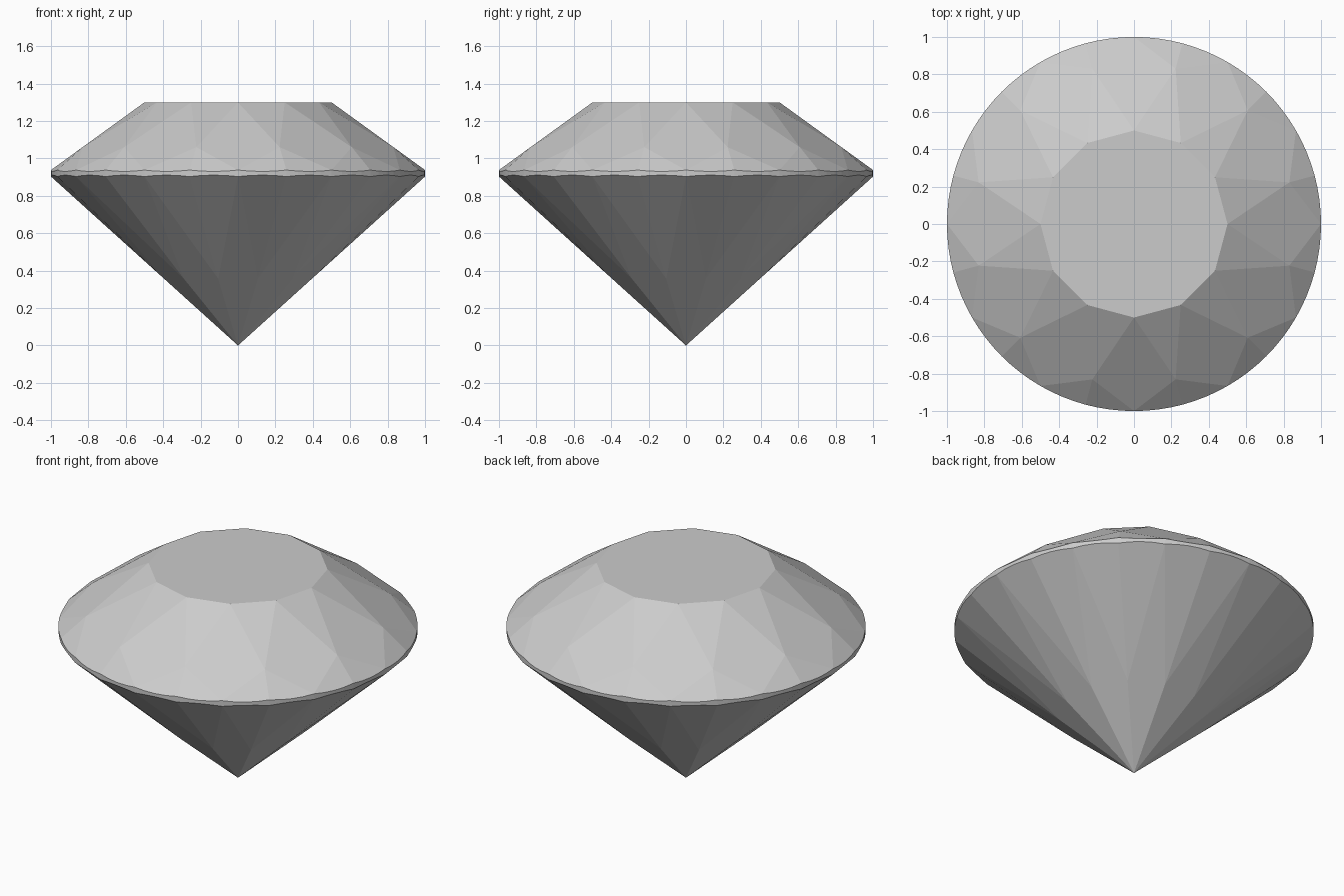
import bpy, bmesh
from math import cos, sin, tau

cube = bpy.data.objects.get("Cube")
if cube:
    bpy.data.objects.remove(cube, do_unlink=True)

FOLD = 12               # main facets around the stone
HALF = tau / FOLD / 2   # angle from a main facet to the next break facet
ARC = 4                 # girdle segments per half sector
RING = FOLD * 2 * ARC

mat = bpy.data.materials.new("pale_grey")
mat.use_nodes = True
colour = (0.6, 0.6, 0.6, 1)
mat.diffuse_color = colour
mat.node_tree.nodes["Principled BSDF"].inputs["Base Color"].default_value = colour

bm = bmesh.new()


def point(radius, angle, z):
    return bm.verts.new((radius * cos(angle), radius * sin(angle), z))


def break_ring(radius, z_in, r_in, z_rim):
    """Points between main facets, lying in the main facet planes."""
    t = (radius * cos(HALF) - r_in) / (1 - r_in)
    z = z_in + t * (z_rim - z_in)
    return [point(radius, (2 * i + 1) * HALF, z) for i in range(FOLD)], z


def scalloped_rim(z_rim, r_break, z_break):
    """Girdle edge where the flat girdle facets cut the round outline."""
    mid = cos(HALF / 2)
    slope = (z_break - z_rim) / (mid * (1 - r_break))
    rim = []
    for k in range(RING):
        off = (k % ARC) / ARC * HALF - HALF / 2
        rim.append(point(1, k * HALF / ARC, z_rim + slope * (mid - cos(off))))
    return rim


def facets(inner, breaks, rim):
    """Main kites and the pairs of girdle facets beside each break point."""
    for i in range(FOLD):
        k = 2 * ARC * i
        bm.faces.new((inner[i], breaks[i - 1], rim[k], breaks[i]))
        for start in (k, k + ARC):
            arc = [rim[(start + j) % RING] for j in range(ARC + 1)]
            bm.faces.new([breaks[i]] + arc)


# Crown: table, star facets, kites and upper girdle facets
TABLE_R, TABLE_Z, CROWN_RIM = 0.5, 1.3, 0.938
table = [point(TABLE_R, 2 * i * HALF, TABLE_Z) for i in range(FOLD)]
crown, crown_z = break_ring(0.86, TABLE_Z, TABLE_R, CROWN_RIM)
upper_rim = scalloped_rim(CROWN_RIM, 0.86, crown_z)
bm.faces.new(table)
for i in range(FOLD):
    bm.faces.new((table[i], crown[i], table[(i + 1) % FOLD]))
facets(table, crown, upper_rim)

# Pavilion: kites meeting at the bottom point and lower girdle facets
PAVILION_RIM = 0.903
tip = point(0, 0, 0)
pavilion, pavilion_z = break_ring(0.41, 0, 0, PAVILION_RIM)
lower_rim = scalloped_rim(PAVILION_RIM, 0.41, pavilion_z)
facets([tip] * FOLD, pavilion, lower_rim)

# Girdle: thin upright band
for k in range(RING):
    n = (k + 1) % RING
    bm.faces.new((lower_rim[k], lower_rim[n], upper_rim[n], upper_rim[k]))

bmesh.ops.recalc_face_normals(bm, faces=bm.faces)
mesh = bpy.data.meshes.new("cut_gem")
bm.to_mesh(mesh)
bm.free()
mesh.materials.append(mat)
gem = bpy.data.objects.new("cut_gem", mesh)
bpy.context.collection.objects.link(gem)
